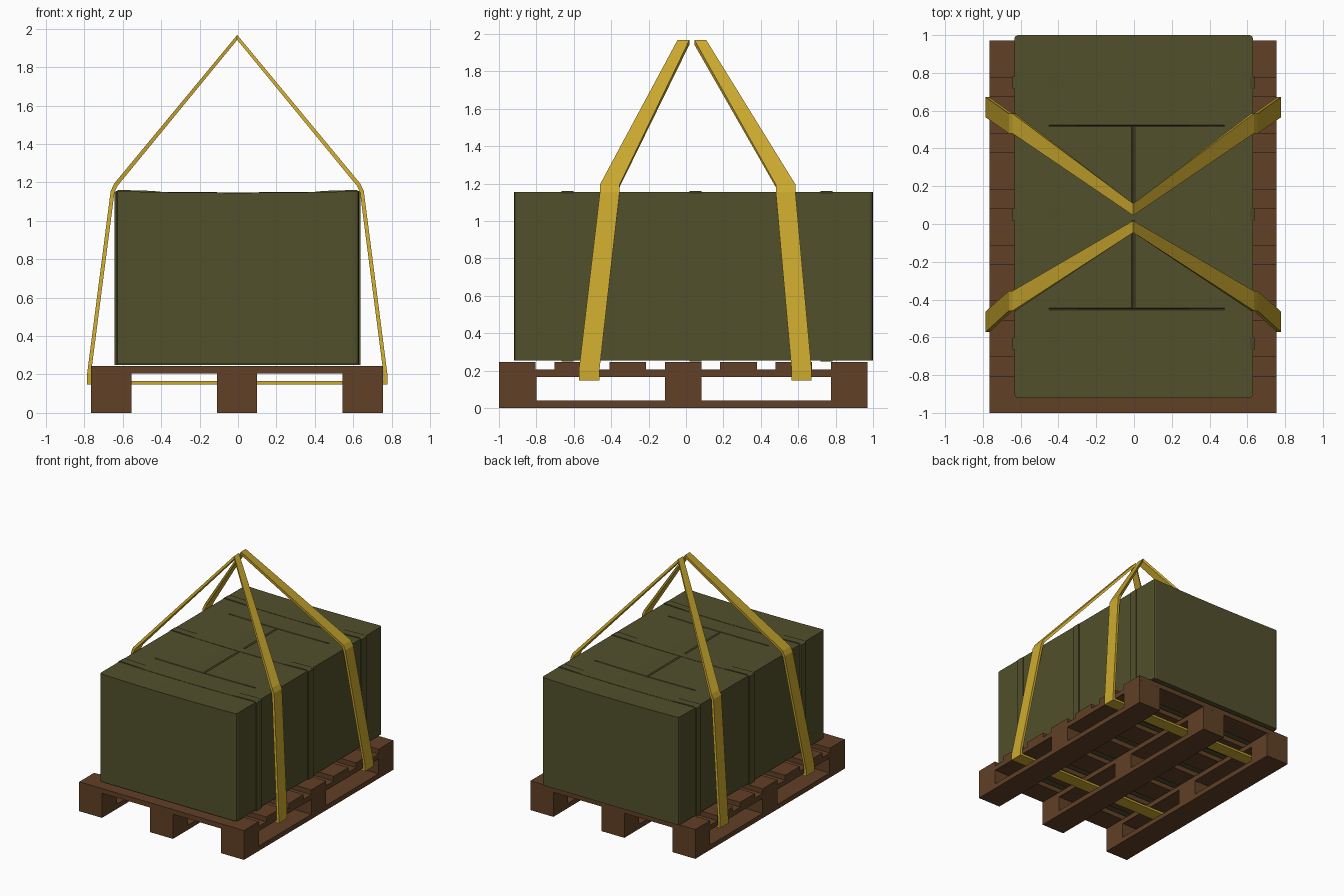
import bpy, bmesh

if "Cube" in bpy.data.objects:
    bpy.data.objects.remove(bpy.data.objects["Cube"])


def material(name, rgb):
    m = bpy.data.materials.new(name)
    m.diffuse_color = (*rgb, 1)
    m.use_nodes = True
    m.node_tree.nodes["Principled BSDF"].inputs["Base Color"].default_value = m.diffuse_color
    return m


WOOD = material("wood", (0.12, 0.052, 0.02))
OLIVE = material("olive_canvas", (0.085, 0.08, 0.025))
YELLOW = material("yellow_webbing", (0.6, 0.4, 0.028))


def add_object(name, bm, mat):
    bmesh.ops.recalc_face_normals(bm, faces=bm.faces)
    me = bpy.data.meshes.new(name)
    bm.to_mesh(me)
    bm.free()
    ob = bpy.data.objects.new(name, me)
    me.materials.append(mat)
    bpy.context.collection.objects.link(ob)
    return ob


def box(name, x0, x1, y0, y1, z0, z1, mat):
    bm = bmesh.new()
    bmesh.ops.create_cube(bm, size=1)
    for v in bm.verts:
        v.co = ((x0 + x1) / 2 + v.co.x * (x1 - x0),
                (y0 + y1) / 2 + v.co.y * (y1 - y0),
                (z0 + z1) / 2 + v.co.z * (z1 - z0))
    return add_object(name, bm, mat)


def closed_band(name, sections, mat):
    """Closed ring through sections of (outer xz, inner xz, y0, y1)."""
    bm = bmesh.new()
    rings = []
    for (xo, zo), (xi, zi), y0, y1 in sections:
        rings.append([bm.verts.new(p) for p in
                      ((xo, y0, zo), (xo, y1, zo), (xi, y1, zi), (xi, y0, zi))])
    for a, b in zip(rings, rings[1:] + rings[:1]):
        for i in range(4):
            j = (i + 1) % 4
            bm.faces.new((a[i], a[j], b[j], b[i]))
    return add_object(name, bm, mat)


# Pallet: runners, blocks, stringers, deck boards
XS = [(-0.765, -0.555), (-0.11, 0.10), (0.545, 0.755)]
YS = [(-1.0, -0.80), (-0.112, 0.083), (0.775, 0.97)]
for x0, x1 in XS:
    box("pallet_runner", x0, x1, -1.0, 0.97, 0.0, 0.04, WOOD)
    box("pallet_stringer", x0, x1, -1.0, 0.97, 0.165, 0.205, WOOD)
    for y0, y1 in YS:
        box("pallet_block", x0, x1, y0, y1, 0.04, 0.165, WOOD)
for i in range(7):
    y = -1.0 + i * 0.2957
    box("pallet_deck_board", -0.765, 0.755, y, y + 0.196, 0.205, 0.245, WOOD)


# Load: wrapped bale with slightly sagging top and shallow seam grooves
def top_z(x):
    return 1.146 + 0.008 * (x / 0.63) ** 2


gx = [-0.633, -0.45, -0.3, -0.15, -0.012, -0.004, 0.004, 0.15, 0.3, 0.48, 0.63]
gy = [-0.92, -0.7, -0.455, -0.45, -0.445, 0, 0.3, 0.515, 0.52, 0.525, 0.8, 1.0]
bm = bmesh.new()
grid = []
for x in gx:
    row = []
    for y in gy:
        z = top_z(x)
        centre = x == -0.004 and -0.45 <= y <= 0.52
        cross = y in (-0.45, 0.52) and abs(x) < 0.4
        row.append(bm.verts.new((x, y, z - 0.008 * (centre or cross))))
    grid.append(row)
for a, b in zip(grid, grid[1:]):
    for i in range(len(gy) - 1):
        bm.faces.new((a[i], b[i], b[i + 1], a[i + 1]))
ext = bmesh.ops.extrude_face_region(bm, geom=bm.faces[:])
# keep a plain flat underside
for v in ext["geom"]:
    if isinstance(v, bmesh.types.BMVert):
        v.co.z = 0.255
corners = [e for e in bm.edges
           if all(v.co.x in (bm_x := v.co.x,) and
                  (abs(bm_x + 0.633) < 1e-4 or abs(bm_x - 0.63) < 1e-4) and
                  (abs(v.co.y + 0.92) < 1e-4 or abs(v.co.y - 1.0) < 1e-4)
                  for v in e.verts)]
bmesh.ops.bevel(bm, geom=corners, offset=0.018, segments=2, profile=0.5,
                affect='EDGES')
add_object("wrapped_load", bm, OLIVE)

# Three thin binding bands around the load
for y0 in (-0.665, 0.018, 0.718):
    y1 = y0 + 0.064
    outline = [((-0.643, 0.249), (-0.625, 0.262)), ((-0.643, 1.15), (-0.625, 1.14)),
               ((-0.62, 1.161), (-0.61, 1.14)), ((-0.45, 1.156), (-0.45, 1.14)),
               ((-0.4, 1.151), (-0.4, 1.138)), ((0, 1.148), (0, 1.136)),
               ((0.4, 1.151), (0.4, 1.138)), ((0.45, 1.156), (0.45, 1.14)),
               ((0.615, 1.161), (0.605, 1.14)), ((0.638, 1.15), (0.62, 1.14)),
               ((0.638, 0.249), (0.62, 0.262))]
    closed_band("binding_band", [(o, i, y0, y1) for o, i in outline], OLIVE)


# Two lifting slings, mirrored left to right, meeting near the apex
def sling(name, apex, upper, lower):
    cx = -0.004
    half = [((0.640, 1.195), (0.624, 1.181), *upper),
            ((0.659, 1.155), (0.639, 1.150), *upper),
            ((0.782, 0.200), (0.762, 0.200), *lower),
            ((0.782, 0.147), (0.762, 0.165), *lower)]
    right = [((cx + o[0], o[1]), (cx + i[0], i[1]), a, b) for o, i, a, b in half]
    left = [((cx - o[0], o[1]), (cx - i[0], i[1]), a, b) for o, i, a, b in half]
    top = [((cx, 1.968), (cx, 1.942), *apex)]
    closed_band(name, top + right + left[::-1], YELLOW)


sling("front_sling", (-0.045, 0.018), (-0.46, -0.355), (-0.573, -0.463))
sling("rear_sling", (0.045, 0.108), (0.48, 0.585), (0.565, 0.672))
